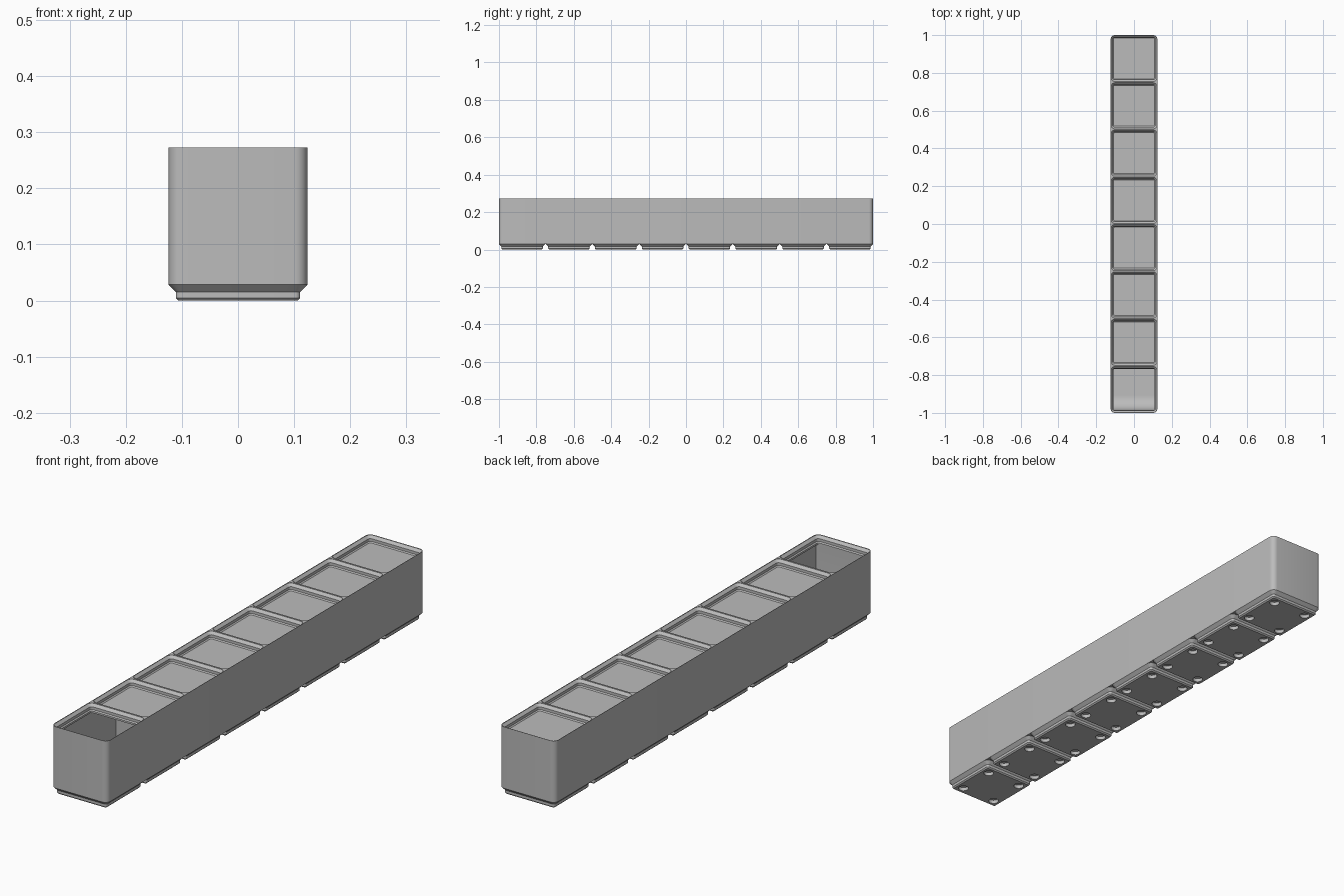
import bpy
import bmesh
from math import cos, sin, pi

if "Cube" in bpy.data.objects:
    bpy.data.objects.remove(bpy.data.objects["Cube"])

MM = 2 / 335.5            # one millimetre in model units
PITCH = 42 * MM
CELLS = 8
HEIGHT = 45.8 * MM
HALF = 20.75 * MM
CORNER = 3.75 * MM
FLOOR = 7 * MM
LIP = HEIGHT - 4.4 * MM   # level of the closed pocket floors
centres = [(i - (CELLS - 1) / 2) * PITCH for i in range(CELLS)]

grey = bpy.data.materials.new("plain grey")
grey.use_nodes = True
grey.diffuse_color = (0.5, 0.5, 0.5, 1)
grey.node_tree.nodes["Principled BSDF"].inputs["Base Color"].default_value = (0.5, 0.5, 0.5, 1)


def finish(name, bm):
    bmesh.ops.recalc_face_normals(bm, faces=bm.faces)
    mesh = bpy.data.meshes.new(name)
    bm.to_mesh(mesh)
    bm.free()
    mesh.materials.append(grey)
    obj = bpy.data.objects.new(name, mesh)
    bpy.context.collection.objects.link(obj)
    return obj


def add_loft(bm, hx, hy, cy, sections, steps=6):
    """Capped stack of rounded rectangles; sections are (inset, z)."""
    rings = []
    for inset, z in sections:
        r = max(CORNER - inset, 0.5 * MM)
        ring = []
        for q, (sx, sy) in enumerate(((1, 1), (-1, 1), (-1, -1), (1, -1))):
            for k in range(steps + 1):
                a = (q + k / steps) * pi / 2
                ring.append(bm.verts.new((sx * (hx - inset - r) + r * cos(a),
                                          cy + sy * (hy - inset - r) + r * sin(a), z)))
        rings.append(ring)
    for low, high in zip(rings, rings[1:]):
        for i in range(len(low)):
            j = (i + 1) % len(low)
            bm.faces.new((low[i], low[j], high[j], high[i]))
    bm.faces.new(rings[0][::-1])
    bm.faces.new(rings[-1])


def loft(name, hx, hy, cy, sections):
    bm = bmesh.new()
    add_loft(bm, hx, hy, cy, sections)
    return finish(name, bm)


def select_only(obj):
    bpy.ops.object.select_all(action='DESELECT')
    obj.select_set(True)
    bpy.context.view_layer.objects.active = obj


def cut(obj, cutter):
    cutter.hide_render = True
    mod = obj.modifiers.new("cut", 'BOOLEAN')
    mod.operation = 'DIFFERENCE'
    mod.solver = 'EXACT'
    mod.object = cutter
    select_only(obj)
    bpy.ops.object.modifier_apply(modifier=mod.name)
    bpy.data.objects.remove(cutter)


# Long outer box
body = loft("bin_body", HALF, 1, 0, [(0, 4.75 * MM), (0, HEIGHT)])

# Stepped stacking pockets, the front one open to the cavity below
bm = bmesh.new()
for i, cy in enumerate(centres):
    bottom = LIP - 3 * MM if i == 0 else LIP
    sections = [(2.6 * MM, bottom)] + ([(2.6 * MM, LIP)] if i == 0 else [])
    sections += [(1.9 * MM, LIP + 0.7 * MM), (1.9 * MM, HEIGHT - 1.9 * MM),
                 (0.25 * MM, HEIGHT - 0.25 * MM), (0.25 * MM, HEIGHT + MM)]
    add_loft(bm, HALF, HALF, cy, sections)
cut(body, finish("pocket_cutter", bm))

# Cavity with a curved scoop at the front, running back under the next pocket
front, back, top = -1 + 2.6 * MM, -0.6, LIP - 1.2 * MM
radius = 13 * MM
profile = [(back, FLOOR), (back, top), (front, top)]
for k in range(13):
    a = pi + k / 12 * pi / 2
    profile.append((front + radius + radius * cos(a), FLOOR + radius + radius * sin(a)))
bm = bmesh.new()
wall = HALF - 1.2 * MM
face = bm.faces.new([bm.verts.new((-wall, y, z)) for y, z in profile])
side = bmesh.ops.extrude_face_region(bm, geom=[face])["geom"]
bmesh.ops.translate(bm, vec=(2 * wall, 0, 0),
                    verts=[v for v in side if isinstance(v, bmesh.types.BMVert)])
cut(body, finish("cavity_cutter", bm))

# Stepped feet with four round recesses each
parts = [body]
for i, cy in enumerate(centres):
    foot = loft(f"foot_{i + 1}", HALF, HALF, cy,
                [(2.95 * MM, 0), (2.15 * MM, 0.8 * MM), (2.15 * MM, 2.6 * MM), (0, 4.75 * MM)])
    bm = bmesh.new()
    for sx in (-1, 1):
        for sy in (-1, 1):
            hole = bmesh.ops.create_cone(bm, cap_ends=True, segments=24, radius1=3.25 * MM,
                                         radius2=3.25 * MM, depth=4.8 * MM)
            bmesh.ops.translate(bm, vec=(sx * 13 * MM, cy + sy * 13 * MM, 0), verts=hole["verts"])
    cut(foot, finish("recess_cutter", bm))
    parts.append(foot)

for part in parts:
    select_only(part)
    bpy.ops.object.shade_smooth_by_angle(angle=pi / 6)
